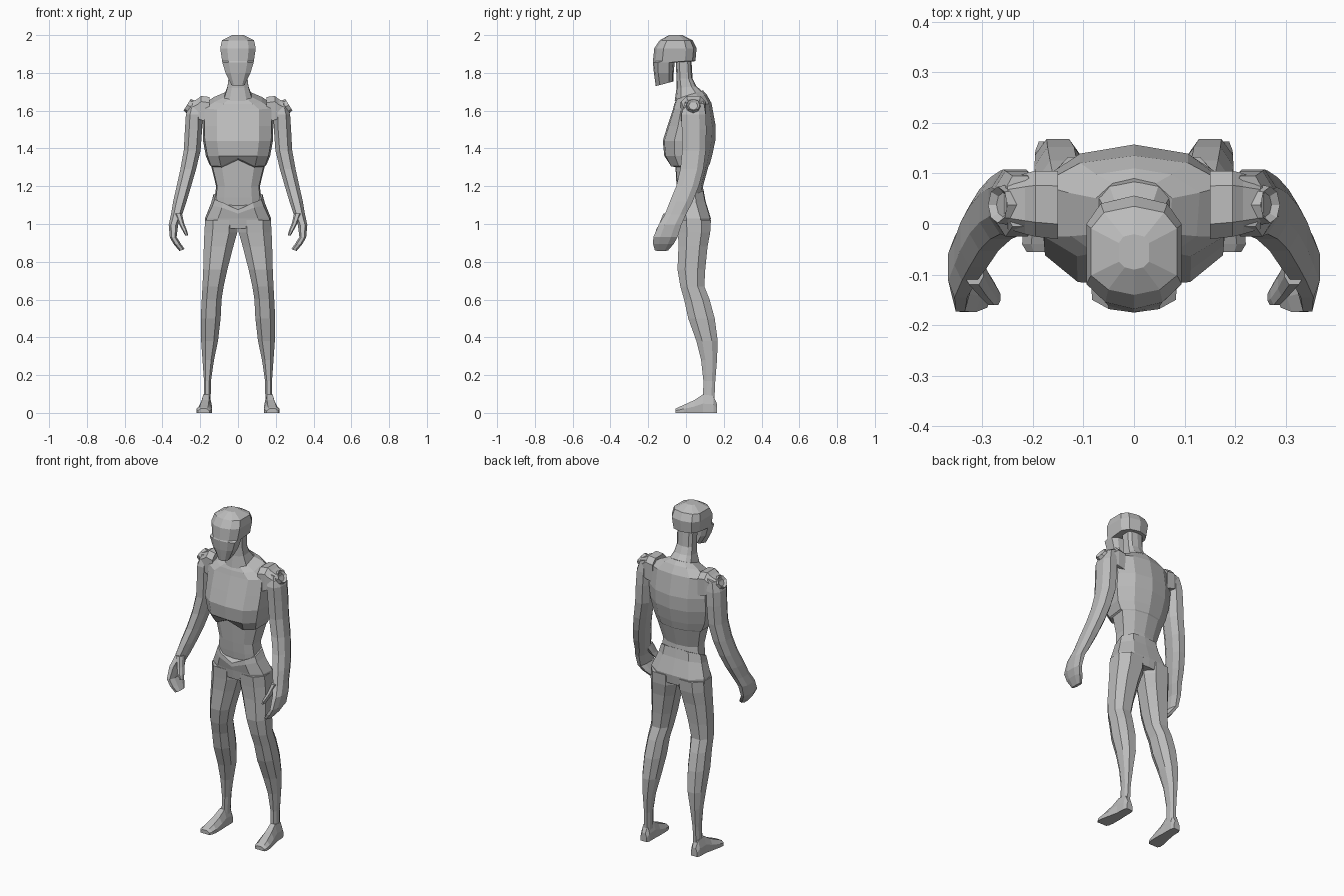
import bpy, bmesh, math
from mathutils import Vector, Matrix

grey = bpy.data.materials.new("plain grey")
grey.diffuse_color = (0.5, 0.5, 0.5, 1)


def finish(name, bm, mirror=False):
    bmesh.ops.recalc_face_normals(bm, faces=bm.faces[:])
    me = bpy.data.meshes.new(name)
    bm.to_mesh(me)
    bm.free()
    me.materials.append(grey)
    ob = bpy.data.objects.new(name, me)
    bpy.context.collection.objects.link(ob)
    if mirror:
        ob.modifiers.new("Mirror", 'MIRROR').use_mirror_merge = False
    return ob


def loft(name, rings, mirror=False):
    """Skin a list of equal-sized point rings and cap both ends."""
    bm = bmesh.new()
    loops = [[bm.verts.new(p) for p in r] for r in rings]
    n = len(loops[0])
    for a, b in zip(loops, loops[1:]):
        for i in range(n):
            j = (i + 1) % n
            bm.faces.new((a[i], a[j], b[j], b[i]))
    bm.faces.new(loops[0][::-1])
    bm.faces.new(loops[-1])
    return finish(name, bm, mirror)


def body_ring(shape, z, w, yf, yb, dz=0, vee=0):
    """Symmetric ring; dz lifts the back, vee lifts the front centre."""
    half = [(w * u, yf + (yb - yf) * v, z + dz * v + (vee if i == 0 else 0))
            for i, (u, v) in enumerate(shape)]
    return half + [(-x, y, h) for x, y, h in half[-2:0:-1]]


def limb_ring(z, x0, x1, y0, y1, dz=0):
    """Eight-sided limb section; dz lifts the outer side."""
    cx, cy, rx, ry = (x0 + x1) / 2, (y0 + y1) / 2, (x1 - x0) / 2, (y1 - y0) / 2
    pts = [(1, -.45), (1, .45), (.5, 1), (-.5, 1),
           (-1, .45), (-1, -.45), (-.5, -1), (.5, -1)]
    return [(cx + rx * u, cy + ry * v, z + dz * u) for u, v in pts]


# Head: narrow face mask that opens into the cranium
skull = [(0, 0), (.6, .06), (1, .22), (1, .75), (.7, .93), (0, 1)]
loft("head", [body_ring(skull, *r) for r in (
    (1.73, .035, -.16, -.065, .025),
    (1.80, .066, -.17, -.065),
    (1.855, .083, -.175, -.06),
    (1.862, .084, -.175, .05),
    (1.93, .094, -.168, .056),
    (1.972, .085, -.14, .035),
    (2.0, .03, -.09, -.02))])

# Neck
loft("neck", [body_ring(skull, *r) for r in (
    (1.88, .052, -.055, .028),
    (1.77, .05, -.05, .035),
    (1.72, .056, -.05, .055, .01),
    (1.65, .075, -.06, .10, .04))])

# Torso: rib cage with an overhanging front edge, then the waist
trunk = [(0, 0), (.6, .03), (.95, .22), (1, .72), (.57, .93), (0, 1)]
loft("torso", [body_ring(trunk, *r) for r in (
    (1.662, .075, -.05, .09, .045),
    (1.635, .13, -.062, .11, .05),
    (1.605, .187, -.07, .135, .035),
    (1.52, .187, -.098, .157),
    (1.44, .185, -.123, .155),
    (1.36, .170, -.115, .138),
    (1.305, .150, -.085, .125, .01, .045),
    (1.30, .142, -.058, .12, .01, .04),
    (1.20, .116, -.05, .09),
    (1.14, .122, -.045, .095),
    (1.05, .13, -.035, .11))])

# Pelvis with a dipped front waistband
hip = [(0, 0), (.6, .04), (.95, .28), (1, .68), (.6, .95), (0, .97)]
loft("pelvis", [body_ring(hip, *r) for r in (
    (1.11, .13, -.058, .098, .07, -.035),
    (1.085, .142, -.06, .108, .04, -.03),
    (1.03, .175, -.05, .137),
    (.975, .176, -.042, .13))])

# Legs
loft("leg", [limb_ring(*r) for r in (
    (1.02, .002, .174, -.046, .132),
    (.955, .004, .178, -.042, .128),
    (.88, .025, .181, -.04, .114),
    (.76, .056, .184, -.045, .102),
    (.67, .076, .188, -.03, .097),
    (.60, .087, .192, -.01, .125),
    (.50, .092, .197, .012, .152),
    (.38, .106, .195, .055, .168),
    (.28, .127, .188, .08, .164),
    (.17, .143, .18, .092, .155),
    (.06, .145, .182, .09, .15))], mirror=True)

# Feet, skinned from heel to toe and turned slightly outward
def foot_ring(y, x0, x1, h):
    m, t = (x0 + x1) / 2, (x1 - x0) * .27
    return [(x0, y, 0), (x1, y, 0), (x1, y, h * .5),
            (m + t, y, h), (m - t, y, h), (x0, y, h * .5)]


loft("foot", [foot_ring(*r) for r in (
    (.163, .147, .188, .05), (.145, .14, .195, .09), (.09, .14, .197, .098),
    (.045, .138, .207, .068), (-.01, .138, .219, .043),
    (-.04, .143, .221, .03), (-.055, .152, .212, .022))], mirror=True)

# Arms, tapering into a flat curled hand
loft("arm", [limb_ring(*r) for r in (
    (1.645, .195, .255, -.005, .095, -.01),
    (1.58, .188, .276, -.025, .105),
    (1.50, .19, .281, -.022, .108),
    (1.39, .198, .287, -.02, .105),
    (1.29, .222, .305, -.03, .092),
    (1.20, .248, .325, -.052, .068),
    (1.12, .272, .343, -.085, .036),
    (1.05, .295, .355, -.112, .0),
    (.995, .317, .367, -.145, -.025),
    (.93, .325, .361, -.173, -.045),
    (.895, .302, .342, -.174, -.065),
    (.862, .283, .31, -.165, -.095, -.005))], mirror=True)

# Thumbs
loft("thumb", [limb_ring(*r) for r in (
    (1.055, .297, .335, -.12, -.06),
    (1.0, .284, .313, -.142, -.09),
    (.965, .27, .294, -.16, -.115),
    (.94, .264, .28, -.16, -.13))], mirror=True)

# Shoulder yokes joining the chest to the arms
def yoke_ring(x, y0, y1, z0, z1):
    d = (y1 - y0) * .22
    return [(x, y0, z0), (x, y1, z0), (x, y1, z1 - .03),
            (x, y1 - d, z1), (x, y0 + d, z1), (x, y0, z1 - .03)]


loft("shoulder_yoke", [yoke_ring(*r) for r in (
    (.15, -.03, .105, 1.54, 1.672), (.195, -.025, .105, 1.55, 1.678),
    (.215, -.02, .1, 1.56, 1.662), (.25, -.01, .09, 1.57, 1.645))], mirror=True)

# Eight-sided shoulder joints with a recessed face
bm = bmesh.new()
bmesh.ops.create_cone(bm, cap_ends=True, segments=8, radius1=.044, radius2=.036,
                      depth=.05)
top = max(bm.faces, key=lambda f: f.calc_center_median().z)
bmesh.ops.inset_region(bm, faces=[top], thickness=.012)
bmesh.ops.translate(bm, verts=top.verts[:], vec=(0, 0, -.012))
bm.transform(Matrix.Translation((.248, .038, 1.618))
             @ Matrix.Rotation(math.radians(58), 4, 'Y'))
finish("shoulder_joint", bm, mirror=True)
